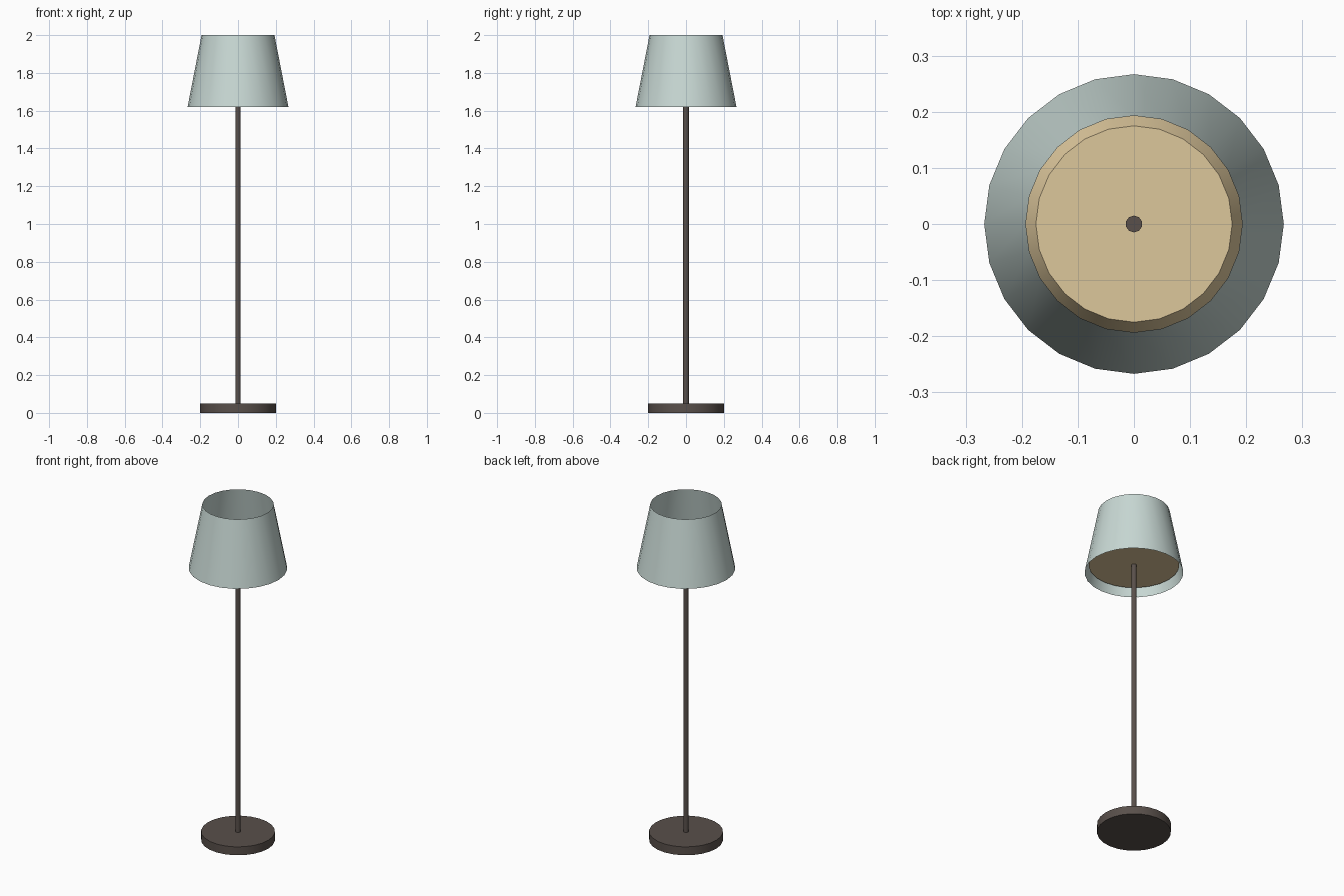
import bpy, bmesh, math
from mathutils import Matrix

if "Cube" in bpy.data.objects:
    bpy.data.objects.remove(bpy.data.objects["Cube"])


def material(name, rgb):
    m = bpy.data.materials.new(name)
    m.diffuse_color = (*rgb, 1.0)
    m.use_nodes = True
    m.node_tree.nodes["Principled BSDF"].inputs["Base Color"].default_value = m.diffuse_color
    return m


def frustum(name, r_bottom, r_top, z0, z1, sides, mat, caps=True):
    """Upright round part between heights z0 and z1."""
    bm = bmesh.new()
    bmesh.ops.create_cone(bm, cap_ends=caps, cap_tris=False, segments=sides,
                          radius1=r_bottom, radius2=r_top, depth=z1 - z0,
                          matrix=Matrix.Translation((0, 0, (z0 + z1) / 2)))
    mesh = bpy.data.meshes.new(name)
    bm.to_mesh(mesh)
    bm.free()
    mesh.materials.append(mat)
    ob = bpy.data.objects.new(name, mesh)
    bpy.context.collection.objects.link(ob)
    bpy.ops.object.select_all(action='DESELECT')
    ob.select_set(True)
    bpy.context.view_layer.objects.active = ob
    bpy.ops.object.shade_smooth_by_angle(angle=math.radians(40))
    return ob


metal = material("dark_metal", (0.10, 0.08, 0.07))
fabric = material("pale_fabric", (0.58, 0.69, 0.66))
glow = material("warm_diffuser", (0.72, 0.57, 0.33))

# Weighted foot and slim pole, which pierces the diffuser
frustum("base", 0.20, 0.20, 0.0, 0.05, 24, metal)
frustum("pole", 0.015, 0.015, 0.05, 1.83, 10, metal)

# Open, single-walled shade
frustum("shade", 0.267, 0.193, 1.62, 2.0, 24, fabric, caps=False)

# Closed tapered diffuser inside the shade
frustum("diffuser", 0.245, 0.175, 1.667, 1.80, 24, glow)
